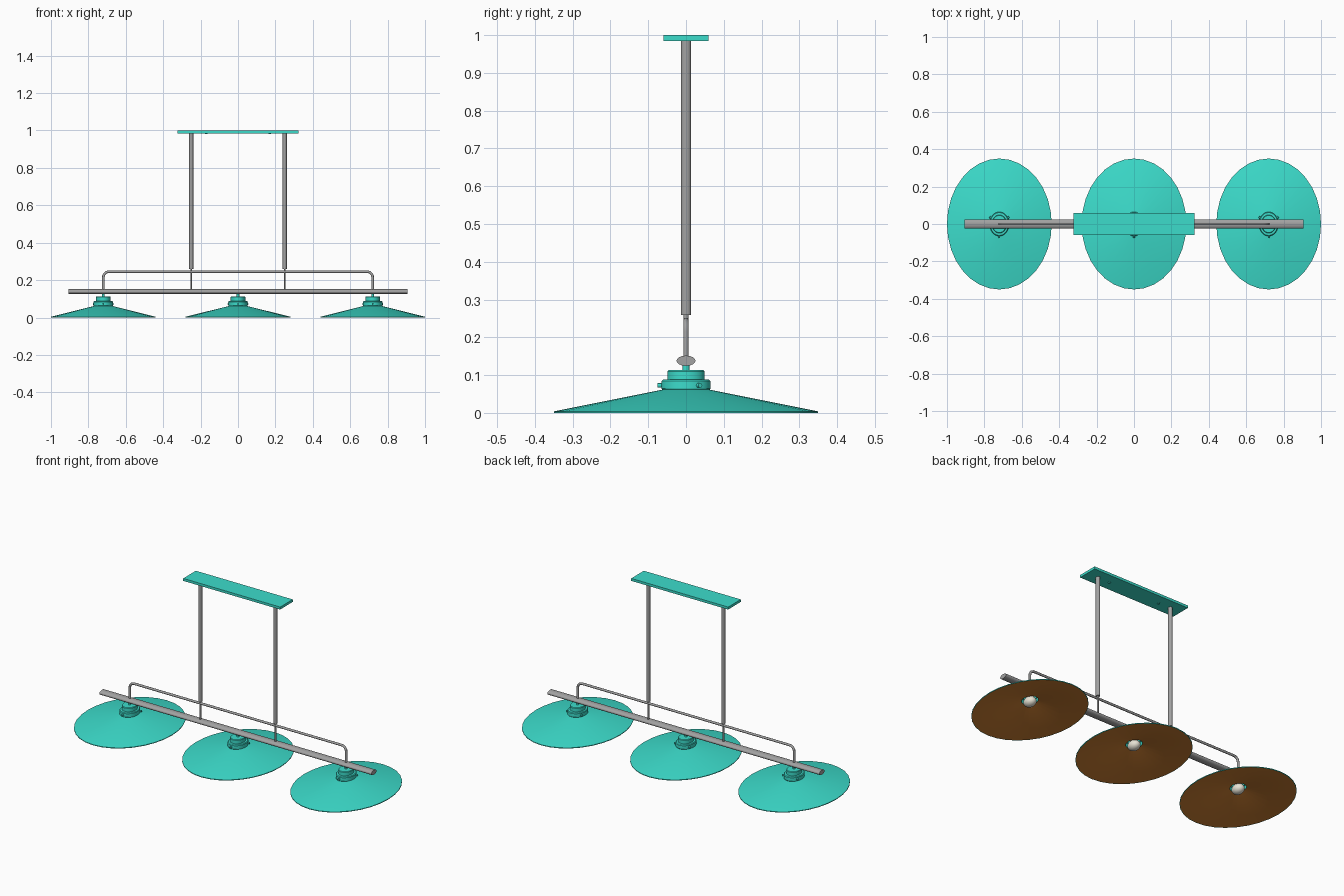
import bpy, bmesh, math
from mathutils import Matrix

if "Cube" in bpy.data.objects:
    bpy.data.objects.remove(bpy.data.objects["Cube"])

SX = 0.8           # every round part is narrower in x than in y


def mat(name, col):
    m = bpy.data.materials.new(name)
    m.diffuse_color = (*col, 1)
    m.use_nodes = True
    m.node_tree.nodes["Principled BSDF"].inputs["Base Color"].default_value = m.diffuse_color
    return m


TEAL = mat("turquoise enamel", (0.045, 0.72, 0.60))
BRONZE = mat("bronze lining", (0.61, 0.212, 0.032))
GREY = mat("grey metal", (0.36, 0.36, 0.36))
IVORY = mat("ivory bulb", (0.90, 0.86, 0.74))


def finish(name, bm, material, angle=30):
    me = bpy.data.meshes.new(name)
    bm.to_mesh(me)
    bm.free()
    me.materials.append(material)
    ob = bpy.data.objects.new(name, me)
    bpy.context.collection.objects.link(ob)
    bpy.ops.object.select_all(action='DESELECT')
    ob.select_set(True)
    bpy.context.view_layer.objects.active = ob
    bpy.ops.object.shade_smooth_by_angle(angle=math.radians(angle))
    return ob


def lathe(name, profile, x, material, n=32, sx=SX):
    """Spin (radius, z) points round the vertical axis at x; radius 0 makes a pole."""
    bm = bmesh.new()
    vs = [bm.verts.new((r, 0, z)) for r, z in profile]
    es = [bm.edges.new(p) for p in zip(vs, vs[1:])]
    bmesh.ops.spin(bm, geom=vs + es, cent=(0, 0, 0), axis=(0, 0, 1),
                   angle=math.tau, steps=n, use_merge=True)
    bmesh.ops.remove_doubles(bm, verts=bm.verts, dist=1e-5)
    bmesh.ops.recalc_face_normals(bm, faces=bm.faces)
    bmesh.ops.transform(bm, verts=bm.verts,
                        matrix=Matrix.Translation((x, 0, 0)) @ Matrix.Diagonal((sx, 1, 1, 1)))
    return finish(name, bm, material)


def rod(name, x, r, z0, z1, material, n=20):
    return lathe(name, [(0, z0), (r, z0), (r, z1), (0, z1)], x, material, n)


def box(name, loc, size, material):
    bm = bmesh.new()
    bmesh.ops.create_cube(bm, size=1, matrix=Matrix.Translation(loc) @ Matrix.Diagonal((*size, 1)))
    return finish(name, bm, material)


for label, x in (("left", -0.72), ("middle", 0), ("right", 0.72)):
    # Thin conical shade: enamel outside, bronze strip inside
    shade = lathe(label + "_shade",
                  [(0.05, 0.0615), (0.062, 0.0615), (0.35, 0.004), (0.35, 0),
                   (0.347, 0), (0.05, 0.0585), (0.05, 0.0615)], x, TEAL)
    shade.data.materials.append(BRONZE)
    for p in shade.data.polygons:
        if p.normal.z < -0.5 and p.center.z > 0.001:
            p.material_index = 1
    # Hollow two-step collar
    lathe(label + "_collar",
          [(0.053, 0.060), (0.062, 0.060), (0.065, 0.064), (0.065, 0.084), (0.061, 0.088),
           (0.049, 0.089), (0.049, 0.110), (0.046, 0.113), (0, 0.113), (0, 0.109),
           (0.044, 0.109), (0.044, 0.085), (0.053, 0.084), (0.053, 0.060)], x, TEAL)
    rod(label + "_stem", x, 0.009, 0.111, 0.13, TEAL, 16)
    # Three clamp screws round the collar
    for i in range(3):
        a = math.radians(-90 + 120 * i)
        bm = bmesh.new()
        bmesh.ops.create_cone(bm, cap_ends=True, segments=12, radius1=0.006,
                              radius2=0.006, depth=0.022)
        bmesh.ops.transform(bm, verts=bm.verts,
                            matrix=Matrix.Translation((x, 0, 0.073)) @ Matrix.Diagonal((SX, 1, 1, 1))
                            @ Matrix.Rotation(a, 4, 'Z') @ Matrix.Translation((0.065, 0, 0))
                            @ Matrix.Rotation(math.pi / 2, 4, 'Y'))
        finish(f"{label}_screw_{i + 1}", bm, TEAL)
    # Bulb and its neck inside the collar
    lathe(label + "_bulb",
          [(0, 0.022)] + [(0.04 * math.sin(t), 0.05 - 0.028 * math.cos(t))
                          for t in [math.pi * k / 12 for k in range(1, 10)]]
          + [(0.022, 0.085), (0.022, 0.11), (0, 0.11)], x, IVORY, 24)

# Flattened horizontal bar
bm = bmesh.new()
bmesh.ops.create_cone(bm, cap_ends=True, segments=24, radius1=1, radius2=1, depth=1.81)
bmesh.ops.transform(bm, verts=bm.verts, matrix=Matrix.Diagonal((1, 0.025, 0.0135, 1))
                    @ Matrix.Rotation(math.pi / 2, 4, 'Y'))
bmesh.ops.translate(bm, verts=bm.verts, vec=(0, 0, 0.138))
finish("cross_bar", bm, GREY)

# Hanging rods: thick tube above, thin rod below
for label, x in (("left", -0.25), ("right", 0.25)):
    rod(label + "_hanging_tube", x, 0.0135, 0.259, 0.986, GREY)
    rod(label + "_lower_rod", x, 0.0065, 0.14, 0.262, GREY, 16)

# Cable arching over the bar, swept along a path with rounded corners
R, TOP, END = 0.03, 0.245, 0.72
corner = [(END - R + R * math.cos(t), TOP - R + R * math.sin(t))
          for t in [math.pi / 2 * k / 6 for k in range(7)]]
half = [(END, 0.12)] + corner
path = half + [(-x, z) for x, z in reversed(half)]
cu = bpy.data.curves.new("cable", 'CURVE')
cu.dimensions = '3D'
cu.bevel_depth = 0.007
cu.bevel_resolution = 3
cu.use_fill_caps = True
sp = cu.splines.new('POLY')
sp.points.add(len(path) - 1)
for p, (x, z) in zip(sp.points, path):
    p.co = (x, 0, z, 1)
cu.materials.append(GREY)
bpy.context.collection.objects.link(bpy.data.objects.new("cable", cu))

# Ceiling plate and its two small screws
box("ceiling_plate", (0, 0, 0.9925), (0.645, 0.12, 0.015), TEAL)
for label, x in (("left", -0.17), ("right", 0.17)):
    rod(label + "_plate_screw", x, 0.009, 0.981, 0.987, TEAL, 12)
